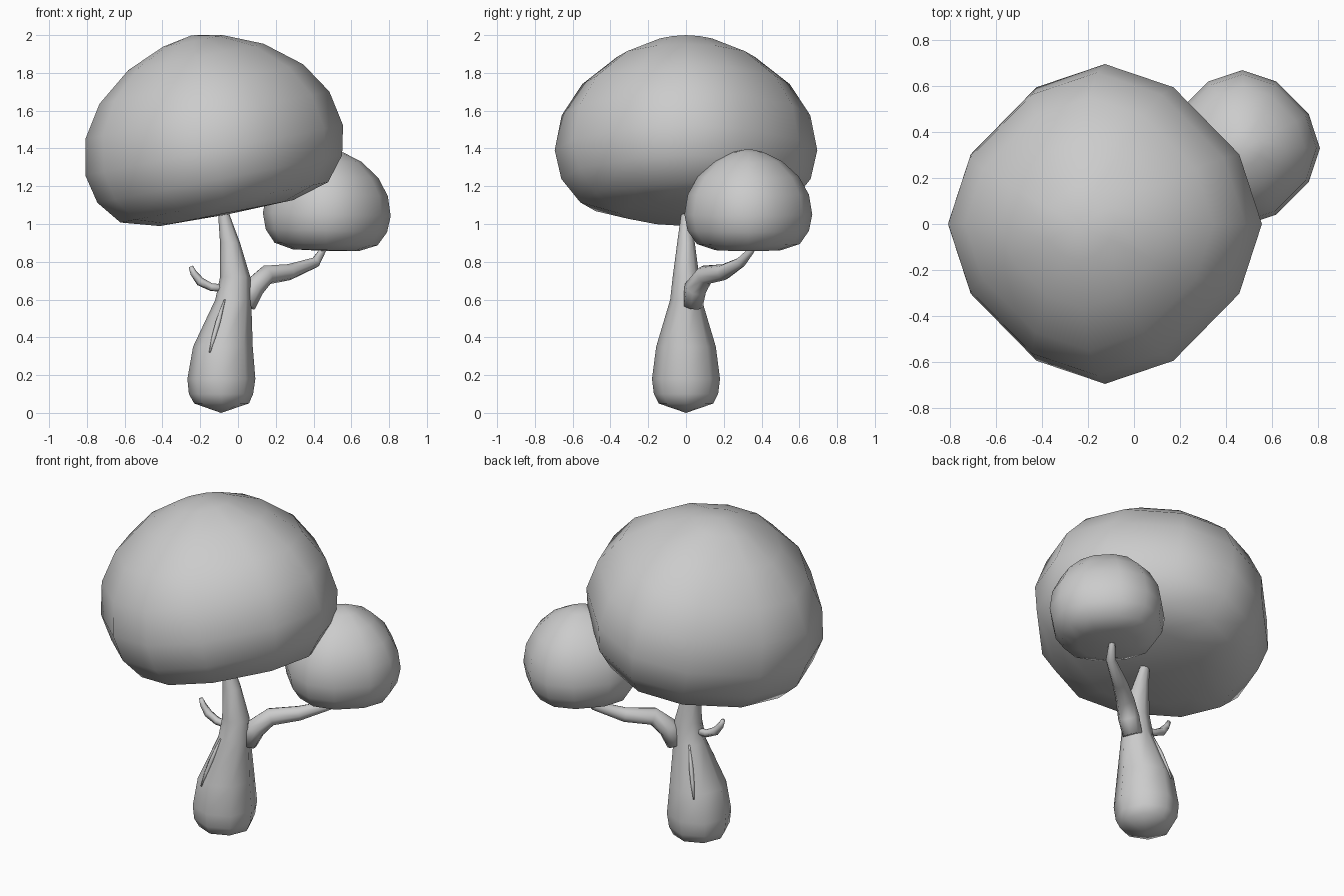
import bpy, bmesh, math
from mathutils import Vector, Matrix

if "Cube" in bpy.data.objects:
    bpy.data.objects.remove(bpy.data.objects["Cube"])


def loft(name, rings, angles, upright=False):
    """Skin rings (x, y, z, radius_x, radius_y) along a path; tiny radius = pole."""
    bm = bmesh.new()
    pts = [Vector(r[:3]) for r in rings]
    loops = []
    for i, r in enumerate(rings):
        if r[3] == 0:
            loops.append([bm.verts.new(pts[i])])
            continue
        d = pts[min(i + 1, len(pts) - 1)] - pts[max(i - 1, 0)]
        d.normalize()
        if upright:
            u, v = Vector((1, 0, 0)), Vector((0, 1, 0))
        else:
            u = Vector((0.6, -0.8, 0.0))
            u = (u - d * u.dot(d)).normalized()
            v = d.cross(u)
        ring = []
        for a, k in angles:
            ring.append(bm.verts.new(pts[i] + u * r[3] * k * math.cos(a)
                                     + v * r[4] * k * math.sin(a)))
        loops.append(ring)
    n = len(angles)
    for a, b in zip(loops, loops[1:]):
        for j in range(n):
            f = [a[j % len(a)], a[(j + 1) % len(a)],
                 b[(j + 1) % len(b)], b[j % len(b)]]
            bm.faces.new(list(dict.fromkeys(f)))
    for end in (loops[0], loops[-1]):
        if len(end) > 1:
            bm.faces.new(end)
    bmesh.ops.recalc_face_normals(bm, faces=bm.faces)
    me = bpy.data.meshes.new(name)
    bm.to_mesh(me)
    bm.free()
    for p in me.polygons:
        p.use_smooth = True
    ob = bpy.data.objects.new(name, me)
    bpy.context.collection.objects.link(ob)
    return ob


def even(n):
    return [(2 * math.pi * i / n, 1.0) for i in range(n)]


def tube(name, path, sides=8):
    return loft(name, [(x, y, z, r, r) for x, y, z, r in path], even(sides))


# Leaf domes: twelve-sided, slightly squarer than a circle
dome_sides = [(math.radians(q * 90 + a), k) for q in range(4)
              for a, k in ((0, 1.0), (27, 0.96), (63, 0.96))]
dome = [(0, 0), (.36, .008), (.56, .066), (.66, .192), (.695, .347),
        (.658, .535), (.55, .703), (.365, .85), (.162, .936), (0, .967)]


def canopy(name, loc, tilt, sxy, sz):
    ob = loft(name, [(0, 0, h * sz, r * sxy, r * sxy) for r, h in dome],
              dome_sides, upright=True)
    ob.data.transform(Matrix.Translation(loc) @ Matrix.Rotation(math.radians(tilt), 4, 'Y'))
    return ob


canopy("large_canopy", (-0.06, 0, 1.05), -11, 1.0, 1.0)
canopy("small_canopy", (0.465, 0.33, 0.857), 1.5, 0.487, 0.56)

# Bulbous trunk
trunk = [(-.09, 0, 0), (-.087, .145, .05), (-.09, .17, .10), (-.088, .18, .18),
         (-.08, .158, .35), (-.025, .095, .60), (-.015, .08, .72),
         (-.042, .053, .90), (-.075, .03, 1.05), (-.085, .025, 1.13)]
loft("trunk", [(x, 0, z, r, r * (1.0 if z < .4 else .88)) for x, r, z in trunk],
     even(8), upright=True)

# Branch carrying the small canopy, and a bare twig
tube("side_branch", [(.04, .035, .57, .055), (.08, .05, .66, .06),
                     (.15, .10, .73, .052), (.27, .20, .745, .043),
                     (.41, .29, .797, .028), (.448, .345, .86, .018),
                     (.465, .36, .92, .015)])
tube("twig", [(-.05, 0, .66, .022), (-.14, 0, .665, .022), (-.20, 0, .695, .024),
              (-.235, 0, .74, .018), (-.25, 0, .775, .012)], 6)

# Slim bark ridges on front and back of the trunk
for side, s in (("front", -1), ("back", 1)):
    tube("bark_ridge_" + side, [(-.15, s * .14, .32, .004), (-.128, s * .12, .40, .012),
                                (-.105, s * .10, .48, .014), (-.07, s * .068, .60, .004)], 6)
